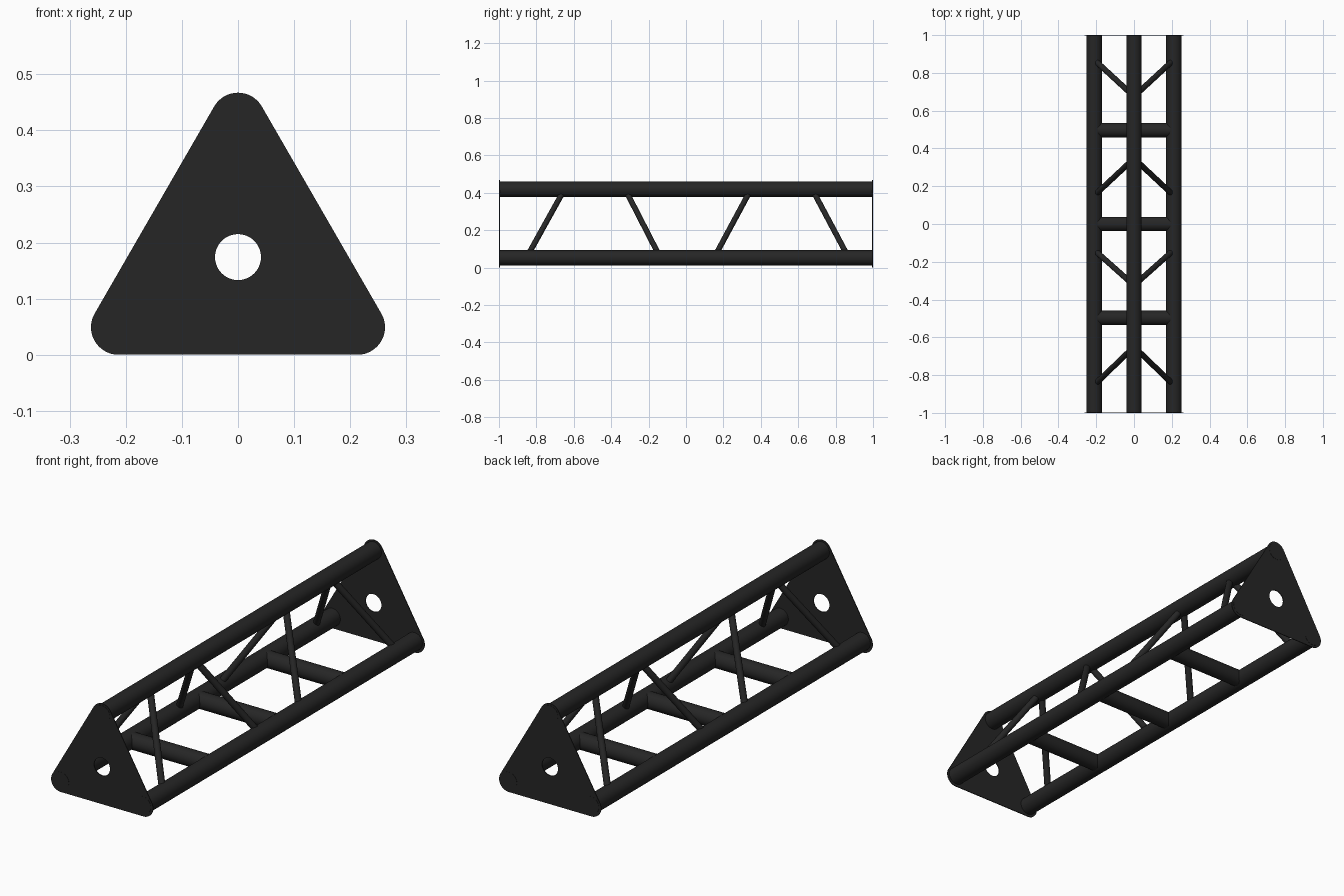
import bpy
from math import sin, cos, pi
from mathutils import Vector

if "Cube" in bpy.data.objects:
    bpy.data.objects.remove(bpy.data.objects["Cube"], do_unlink=True)

black = bpy.data.materials.new("matte black")
black.use_nodes = True
black.diffuse_color = (0.019, 0.019, 0.019, 1)
black.node_tree.nodes["Principled BSDF"].inputs["Base Color"].default_value = black.diffuse_color

CHORD_R = 0.041
LEFT, RIGHT, TOP = (0.211, 0.052), (-0.211, 0.052), (0, 0.418)


def tube(name, start, end, radius, sides):
    """Round tube between two points."""
    a, b = Vector(start), Vector(end)
    bpy.ops.mesh.primitive_cylinder_add(vertices=sides, radius=radius,
                                        depth=(b - a).length, location=(a + b) / 2)
    ob = bpy.context.object
    ob.name = name
    ob.rotation_euler = (b - a).to_track_quat('Z', 'Y').to_euler()
    ob.data.materials.append(black)
    bpy.ops.object.shade_smooth_by_angle()
    return ob


def arc(cx, cz, radius, start, end, steps):
    angles = [start + (end - start) * i / steps for i in range(steps + 1)]
    return [(cx + radius * cos(a), cz + radius * sin(a)) for a in angles]


def end_plate(name, y):
    """Thin rounded triangle with a round hole, upright in the xz plane."""
    outline = []
    for (x, z), start in (((0.213, 0.049), -pi / 2), ((0, 0.418), pi / 6),
                          ((-0.213, 0.049), pi * 5 / 6)):
        outline += arc(x, z, 0.049, start, start + pi * 2 / 3, 16)
    hole = arc(0, 0.174, 0.041, 0, 2 * pi, 40)[:-1]
    curve = bpy.data.curves.new(name, 'CURVE')
    curve.dimensions = '2D'
    curve.fill_mode = 'BOTH'
    curve.extrude = 0.002
    for loop in (outline, hole):
        spline = curve.splines.new('POLY')
        spline.points.add(len(loop) - 1)
        for point, (x, z) in zip(spline.points, loop):
            point.co = (x, z, 0, 1)
        spline.use_cyclic_u = True
    ob = bpy.data.objects.new(name, curve)
    bpy.context.collection.objects.link(ob)
    ob.location.y = y
    ob.rotation_euler.x = pi / 2
    curve.materials.append(black)
    bpy.ops.object.select_all(action='DESELECT')
    ob.select_set(True)
    bpy.context.view_layer.objects.active = ob
    bpy.ops.object.convert(target='MESH')
    bpy.context.object.name = name


# Long main tubes
for name, (x, z) in (("left", LEFT), ("right", RIGHT), ("top", TOP)):
    tube(name + "_main_tube", (x, -1, z), (x, 1, z), CHORD_R, 40)

# Crossbars between the two lower tubes
for i, y in enumerate((-0.497, 0, 0.497)):
    tube(f"crossbar_{i + 1}", (-0.192, y, 0.052), (0.192, y, 0.052), 0.038, 32)

# Slanted braces, lower and upper y position, on both sloping sides
for i, (low, high) in enumerate(((-0.853, -0.65), (-0.137, -0.325),
                                 (0.15, 0.347), (0.87, 0.675))):
    for side, (x, z) in (("left", LEFT), ("right", RIGHT)):
        tube(f"{side}_brace_{i + 1}", (x, low, z), (TOP[0], high, TOP[1]), 0.015, 20)

# End plates
end_plate("front_plate", -0.997)
end_plate("back_plate", 0.997)
